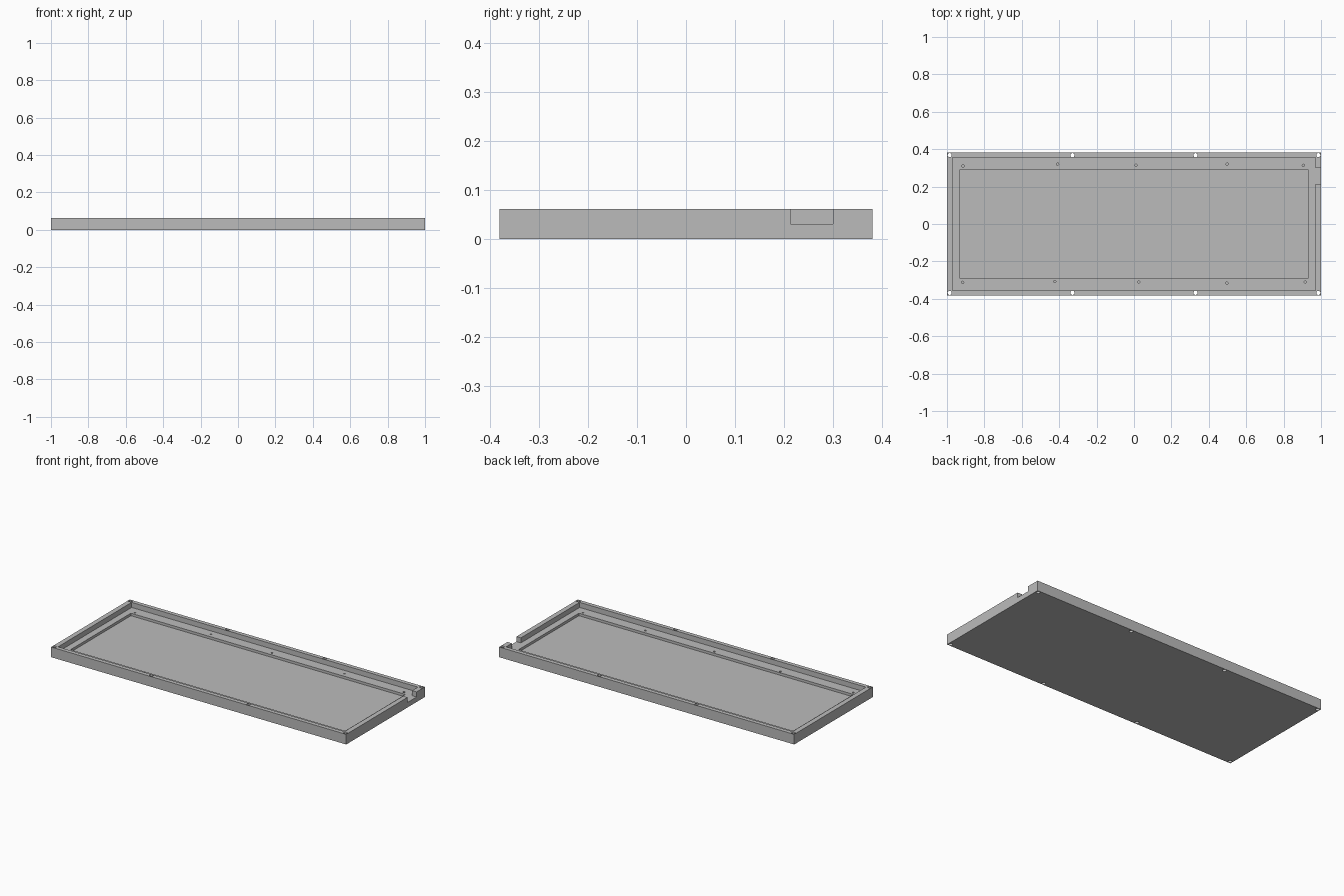
import bpy

default = bpy.data.objects.get("Cube")
if default:
    bpy.data.objects.remove(default, do_unlink=True)

HEIGHT, LEDGE, FLOOR = 0.062, 0.031, 0.0155
ABOVE = 0.1

grey = bpy.data.materials.new("plain grey")
grey.use_nodes = True
colour = (0.5, 0.5, 0.5, 1)
grey.diffuse_color = colour
grey.node_tree.nodes["Principled BSDF"].inputs["Base Color"].default_value = colour


def block(name, x0, x1, y0, y1, z0, z1):
    bpy.ops.mesh.primitive_cube_add(
        size=1, location=((x0 + x1) / 2, (y0 + y1) / 2, (z0 + z1) / 2))
    ob = bpy.context.object
    ob.name = name
    ob.scale = (x1 - x0, y1 - y0, z1 - z0)
    bpy.ops.object.transform_apply(location=True, scale=True)
    return ob


def drill(x, y, radius, z0):
    bpy.ops.mesh.primitive_cylinder_add(
        vertices=24, radius=radius, depth=ABOVE - z0,
        location=(x, y, (ABOVE + z0) / 2))
    return bpy.context.object


def cut(body, cutter):
    cutter.hide_render = True
    mod = body.modifiers.new("cut", "BOOLEAN")
    mod.operation = "DIFFERENCE"
    mod.solver = "EXACT"
    mod.object = cutter
    bpy.context.view_layer.objects.active = body
    bpy.ops.object.modifier_apply(modifier=mod.name)
    bpy.data.objects.remove(cutter, do_unlink=True)


# Solid tray blank
tray = block("tray", -1, 1, -0.381, 0.381, 0, HEIGHT)
tray.data.materials.append(grey)

# Stepped recess: ledge pocket, then the deeper floor pocket
cut(tray, block("ledge_pocket", -0.97, 0.97, -0.356, 0.356, LEDGE, ABOVE))
cut(tray, block("floor_pocket", -0.93, 0.93, -0.292, 0.292, FLOOR, ABOVE))

# Cable notch through the left wall
cut(tray, block("notch", 0.95, 1.1, 0.213, 0.3, LEDGE, ABOVE))

# Through holes along the front and back rims
for x in (-0.986, -0.329, 0.329, 0.986):
    for y in (-0.368, 0.368):
        cut(tray, drill(x, y, 0.011, -0.05))

# Blind screw holes in the ledge
back_holes = [(-0.914, 0.31), (-0.408, 0.32), (0.01, 0.314), (0.498, 0.32), (0.905, 0.314)]
front_holes = [(-0.916, -0.312), (-0.424, -0.307), (0.025, -0.31), (0.497, -0.316), (0.915, -0.31)]
for x, y in back_holes + front_holes:
    cut(tray, drill(x, y, 0.006, FLOOR))

# Flat machined faces, smooth hole walls
bpy.ops.object.select_all(action="DESELECT")
tray.select_set(True)
bpy.context.view_layer.objects.active = tray
bpy.ops.object.shade_smooth_by_angle(angle=0.5)
